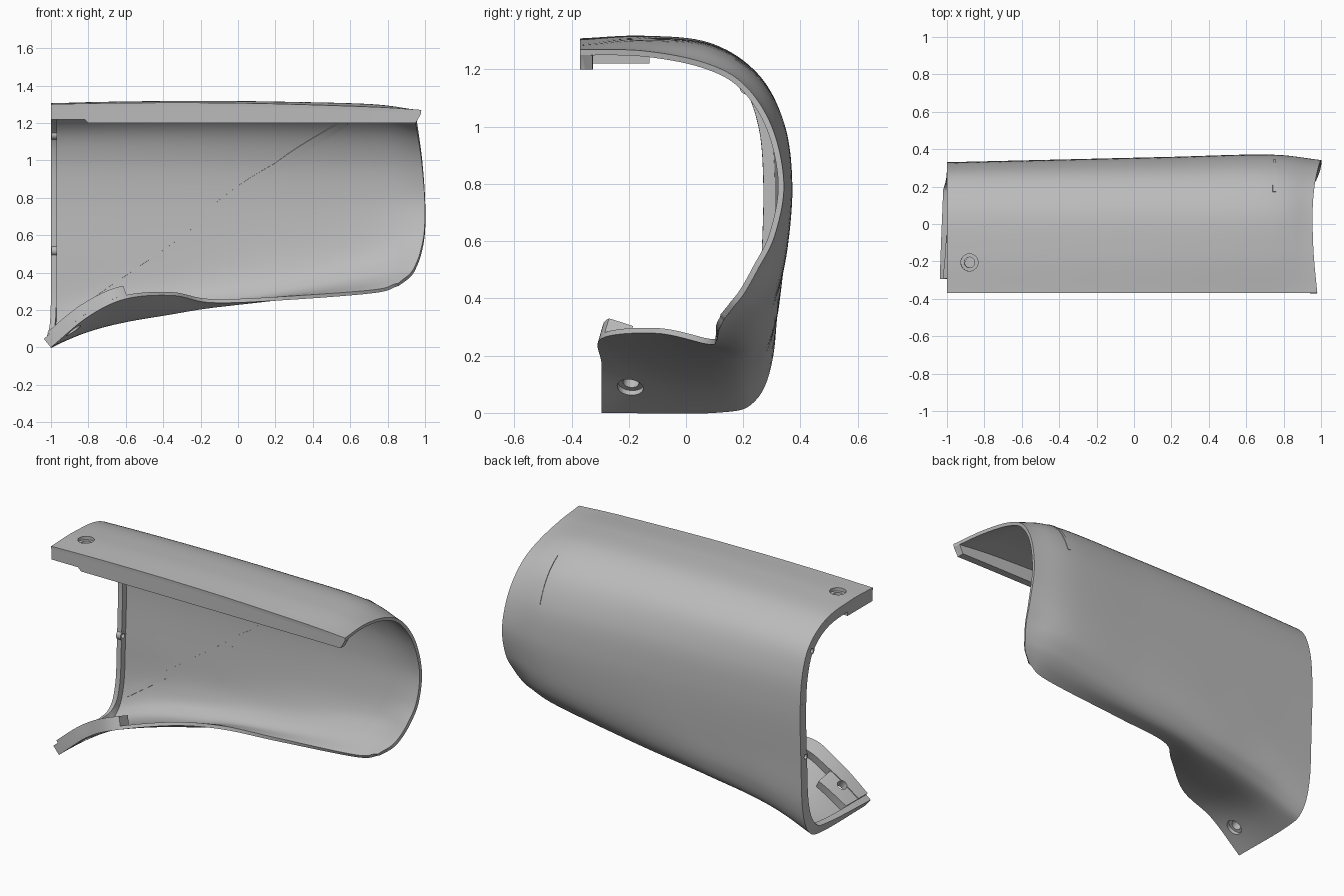
import bpy, bmesh
from mathutils import Vector

cube = bpy.data.objects.get("Cube")
if cube:
    bpy.data.objects.remove(cube, do_unlink=True)

grey = bpy.data.materials.new("plain_grey")
grey.use_nodes = True
grey.diffuse_color = (0.5, 0.5, 0.5, 1)
grey.node_tree.nodes["Principled BSDF"].inputs["Base Color"].default_value = (0.5, 0.5, 0.5, 1)

# Cross-sections (y, z) running from the top front edge round to the lower lip
STATIONS = [-1, -0.8, -0.6, -0.35, -0.15, 0.2, 0.72]
UPPER_LEFT = [(-0.37, 1.3), (-0.15, 1.305), (0.08, 1.28), (0.24, 1.18), (0.31, 1.02), (0.33, 0.8)]
UPPER_RIGHT = [(-0.37, 1.275), (-0.15, 1.29), (0.08, 1.27), (0.25, 1.17), (0.345, 1), (0.373, 0.8)]
LOWER = [
    [(0.322, 0.5), (0.305, 0.2), (0.24, 0.04), (0.1, 0), (-0.295, 0)],
    [(0.325, 0.5), (0.308, 0.25), (0.245, 0.12), (0.1, 0.085), (-0.295, 0.165)],
    [(0.33, 0.5), (0.31, 0.29), (0.25, 0.17), (0.1, 0.14), (-0.295, 0.26)],
    [(0.335, 0.5), (0.315, 0.32), (0.26, 0.215), (0.14, 0.18), (-0.1, 0.278)],
    [(0.34, 0.51), (0.315, 0.34), (0.265, 0.25), (0.19, 0.21), (0.075, 0.24)],
    [(0.347, 0.55), (0.315, 0.39), (0.265, 0.3), (0.2, 0.255), (0.105, 0.25)],
    [(0.355, 0.6), (0.32, 0.47), (0.26, 0.385), (0.2, 0.335), (0.115, 0.29)],
]
# Curved outline of the open end (x, y, z)
END = [(0.98, -0.37, 1.27), (0.96, -0.15, 1.265), (0.955, 0.06, 1.225), (0.965, 0.2, 1.15),
       (0.985, 0.3, 1), (1, 0.342, 0.8), (1, 0.31, 0.62), (0.98, 0.25, 0.5),
       (0.95, 0.205, 0.42), (0.92, 0.17, 0.375), (0.86, 0.135, 0.33)]

net = []
for x, lower in zip(STATIONS, LOWER):
    s = (x + 1) / 1.8
    row = []
    for a, b in zip(UPPER_LEFT, UPPER_RIGHT):
        arch = 0.02 * (1 - x * x) * max(0, a[1] - 0.8) * 2
        row.append(Vector((x, a[0] + (b[0] - a[0]) * s, a[1] + (b[1] - a[1]) * s + arch)))
    net.append(row + [Vector((x, y, z)) for y, z in lower])
net.append([Vector(p) for p in END])
U, T = len(net) - 1, len(END) - 1


def spline(pts, s):
    """Smooth curve through the points, s counted in points."""
    i = min(max(int(s), 0), len(pts) - 2)
    f = s - i
    b, c = pts[i], pts[i + 1]
    a = pts[i - 1] if i else b * 2 - c
    d = pts[i + 2] if i + 2 < len(pts) else c * 2 - b
    return b + (c - a) * (f / 2) + (a * 2 - b * 5 + c * 4 - d) * (f * f / 2) + (b * 3 - a - c * 3 + d) * (f ** 3 / 2)


def surface(u, t):
    return spline([spline(row, t) for row in net], u)


def inward(u, t):
    e = 0.02
    du = surface(min(u + e, U), t) - surface(max(u - e, 0), t)
    dt = surface(u, min(t + e, T)) - surface(u, max(t - e, 0))
    return -du.cross(dt).normalized()


def inset(u, t, depth):
    return surface(u, t) + inward(u, t) * depth


def finish(bm, name):
    bmesh.ops.recalc_face_normals(bm, faces=bm.faces)
    mesh = bpy.data.meshes.new(name)
    bm.to_mesh(mesh)
    bm.free()
    ob = bpy.data.objects.new(name, mesh)
    bpy.context.collection.objects.link(ob)
    mesh.materials.append(grey)
    return ob


def solid(name, outer, inner, na, nb):
    """Closed solid between two patches over the unit square."""
    bm = bmesh.new()
    sides = [[[bm.verts.new(f(i / na, j / nb)) for j in range(nb + 1)] for i in range(na + 1)]
             for f in (outer, inner)]
    for g in sides:
        for i in range(na):
            for j in range(nb):
                bm.faces.new((g[i][j], g[i + 1][j], g[i + 1][j + 1], g[i][j + 1]))
    border = [(i, 0) for i in range(na)] + [(na, j) for j in range(nb)]
    border += [(i, nb) for i in range(na, 0, -1)] + [(0, j) for j in range(nb, 0, -1)]
    o, n = sides
    for (i, j), (k, m) in zip(border, border[1:] + border[:1]):
        bm.faces.new((o[i][j], o[k][m], n[k][m], n[i][j]))
    return finish(bm, name)


def slab(name, u0, u1, t0, t1, d0, d1, na, nb):
    """Layer that follows the shell between two depths."""
    def at(depth):
        return lambda a, b: inset(u0 + (u1 - u0) * a, t0 + (t1 - t0) * b, depth)
    return solid(name, at(d0), at(d1), na, nb)


def cylinder(name, centre, axis, radius, length):
    bm = bmesh.new()
    m = axis.to_track_quat("Z", "Y").to_matrix().to_4x4()
    m.translation = centre
    bmesh.ops.create_cone(bm, cap_ends=True, segments=32, radius1=radius, radius2=radius, depth=length, matrix=m)
    return finish(bm, name)


def drill(targets, centre, axis, radius, length):
    cutter = cylinder("hole_cutter", centre, axis, radius, length)
    cutter.hide_render = True
    for ob in targets:
        mod = ob.modifiers.new("hole", "BOOLEAN")
        mod.operation, mod.solver, mod.object = "DIFFERENCE", "EXACT", cutter
        bpy.context.view_layer.objects.active = ob
        bpy.ops.object.modifier_apply(modifier=mod.name)
    bpy.data.objects.remove(cutter, do_unlink=True)


# Main curved shell and the thick rim at its closed end
shell = slab("shell", 0, U, 0, T, 0, 0.02, 63, 90)
rim = slab("end_rim", 0, 0.15, 0.2, T, 0.02, 0.06, 2, 80)
parts = [shell, rim]


# Front rail and the mounting pad hanging under the top
def under_top(name, u1, t0, t1, base, na):
    def top(a, b):
        return inset(u1 * a, t0 + (t1 - t0) * b, 0.02)

    def bottom(a, b):
        p = top(a, b)
        return Vector((min(p.x, 0.95), p.y, base(p.x)))
    return solid(name, top, bottom, na, 4)


rail = under_top("front_rail", U, 0, 0.2, lambda x: 1.22 if x < -0.8 else 1.2, 70)
top_pad = under_top("top_pad", 1, 0.2, 1.1, lambda x: 1.22, 8)

# Reinforcing bar and pad on the lower flange
bar = slab("flange_bar", 0.15, 2.05, 9.8, T, 0.02, 0.075, 24, 3)
flange_pad = slab("flange_pad", 0.15, 1, 9.55, 9.8, 0.02, 0.07, 10, 4)
parts += [rail, top_pad, bar, flange_pad]


# Diagonal strip across the inside of the wall
def diagonal(depth):
    def f(a, b):
        x = -0.93 + 1.5 * a
        z = 0.2 + 0.7 * (x + 0.93) - 0.05 * b
        i = max(k for k, s in enumerate(STATIONS) if s <= x)
        u = i + (x - STATIONS[i]) / (STATIONS[i + 1] - STATIONS[i])
        lo, hi = 1.5, 8.5
        for _ in range(18):
            mid = (lo + hi) / 2
            lo, hi = (mid, hi) if surface(u, mid).z > z else (lo, mid)
        return inset(u, lo, depth)
    return f


parts.append(solid("diagonal_strip", diagonal(0.018), diagonal(0.025), 40, 2))

# Short raised seam on the outside near the open end
parts.append(slab("outer_seam", 6.06, 6.11, 2.5, 4, -0.003, 0.002, 1, 16))

# Countersunk screw holes through the top and the flange
for u, t, pads in ((0.6, 0.75, [top_pad]), (0.6, 9.76, [flange_pad, bar])):
    c, n = surface(u, t), inward(u, t)
    drill([shell], c, n, 0.046, 0.05)
    drill(pads, c, n, 0.028, 0.3)

# Small drilled ears on the end rim
along = Vector((1, 0, 0))
for label, t in (("upper", 3.1), ("lower", 5.95)):
    c = inset(0, t, 0.047)
    ear = cylinder(label + "_rim_ear", c + along * 0.017, along, 0.026, 0.03)
    drill([rim, ear], c, along, 0.014, 0.2)
    parts.append(ear)

# Smooth shading with sharp edges kept
bpy.ops.object.select_all(action="DESELECT")
for ob in parts:
    ob.select_set(True)
bpy.context.view_layer.objects.active = shell
bpy.ops.object.shade_smooth_by_angle(angle=0.6)
